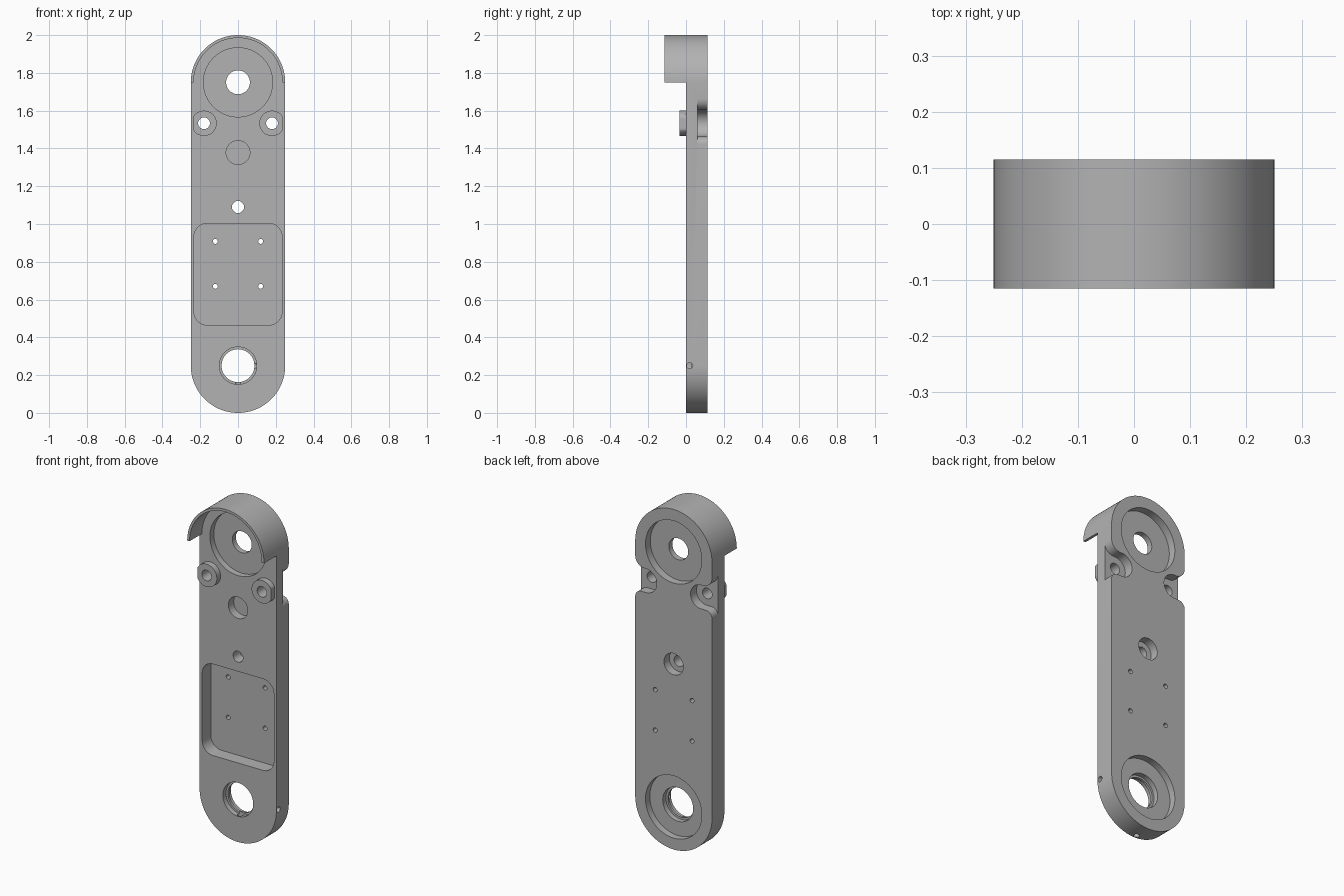
import bpy, bmesh
from math import sin, cos, radians
from mathutils import Matrix

cube = bpy.data.objects.get("Cube")
if cube:
    bpy.data.objects.remove(cube, do_unlink=True)

grey = bpy.data.materials.new("plain grey")
grey.use_nodes = True
grey.diffuse_color = (0.45, 0.45, 0.45, 1)
grey.node_tree.nodes["Principled BSDF"].inputs["Base Color"].default_value = grey.diffuse_color

R, BACK = 0.25, 0.115      # half width and back plane
TOP, LOW = 1.75, 0.25      # bearing centres
SCREW_X, SCREW_Z = 0.18, 1.533


def arc(cx, cz, r, a0, a1, n=24):
    return [(cx + r * cos(radians(a0 + (a1 - a0) * i / n)),
             cz + r * sin(radians(a0 + (a1 - a0) * i / n))) for i in range(n + 1)]


def circle(cx, cz, r, n=64):
    return arc(cx, cz, r, 0, 360, n)[:-1]


def prism(name, profile, y0, y1):
    """Extrude an x-z profile from y0 to y1."""
    bm = bmesh.new()
    face = bm.faces.new([bm.verts.new((x, y0, z)) for x, z in profile])
    ext = bmesh.ops.extrude_face_region(bm, geom=[face])
    moved = [v for v in ext["geom"] if isinstance(v, bmesh.types.BMVert)]
    bmesh.ops.translate(bm, verts=moved, vec=(0, y1 - y0, 0))
    bmesh.ops.recalc_face_normals(bm, faces=bm.faces)
    mesh = bpy.data.meshes.new(name)
    bm.to_mesh(mesh)
    bm.free()
    mesh.materials.append(grey)
    obj = bpy.data.objects.new(name, mesh)
    bpy.context.collection.objects.link(obj)
    return obj


def combine(target, tool, operation):
    bpy.context.view_layer.objects.active = target
    mod = target.modifiers.new("join", "BOOLEAN")
    mod.operation, mod.solver, mod.object = operation, "EXACT", tool
    bpy.ops.object.modifier_apply(modifier=mod.name)
    bpy.data.objects.remove(tool, do_unlink=True)


def cut(profile, y0, y1):
    combine(arm, prism("cutter", profile, y0, y1), "DIFFERENCE")


# Main arm: long plate with round ends
arm = prism("arm_plate", arc(0, TOP, R, 0, 180, 48) + arc(0, LOW, R, 180, 360, 48), 0, BACK)

# Half-round hood on the front of the top end
hood = arc(0, TOP, R, 0, 180, 48) + arc(0, TOP, R - 0.015, 180, 0, 48)
combine(arm, prism("hood", hood, -BACK, 0), "UNION")

# Screw bosses with a flat outer side, and flared notches behind them
for s in (1, -1):
    boss = [(s * (SCREW_X + min(x, 0.058)), SCREW_Z + z) for x, z in circle(0, 0, 0.067)]
    combine(arm, prism("boss", boss, -0.035, 0), "UNION")
    notch = (arc(SCREW_X, 0, 0.07, 90, 270) + arc(0.21, -0.11, 0.04, 90, 0, 12)
             + [(0.3, -0.11), (0.3, 0.13)] + arc(0.19, 0.13, 0.06, 0, -90, 12))
    cut([(s * x, SCREW_Z + z) for x, z in notch], 0.06, 0.2)
    cut(circle(s * SCREW_X, SCREW_Z, 0.031), -0.2, 0.2)

# Top bearing seats and shaft hole
cut(circle(0, TOP, 0.183, 96), -0.05, 0.037)
cut(circle(0, TOP, 0.183, 96), 0.07, 0.2)
cut(circle(0, TOP, 0.063), -0.2, 0.2)

# Bottom bearing seat and stepped bore
cut(circle(0, LOW, 0.183, 96), 0.075, 0.2)
cut(circle(0, LOW, 0.099), -0.1, 0.03)
cut(circle(0, LOW, 0.099), 0.045, 0.1)
cut(circle(0, LOW, 0.087), -0.2, 0.2)

# Blind hole and counterbored hole in the middle
cut(circle(0, 1.378, 0.063), -0.1, 0.05)
cut(circle(0, 1.09, 0.032), -0.1, 0.2)
cut(circle(0, 1.09, 0.063), 0.065, 0.2)

# Rounded front pocket with four pin holes
w, z0, z1, c = 0.233, 0.465, 1.003, 0.07
cut(arc(w - c, z1 - c, c, 0, 90, 12) + arc(c - w, z1 - c, c, 90, 180, 12)
    + arc(c - w, z0 + c, c, 180, 270, 12) + arc(w - c, z0 + c, c, 270, 360, 12), -0.1, 0.08)
for x in (-0.12, 0.12):
    for z in (0.67, 0.908):
        cut(circle(x, z, 0.013, 24), -0.1, 0.2)

# Radial set-screw holes into the bottom bore, one sideways and one downwards
for axis, spot in (("Z", (0.08, 0.02, LOW)), ("X", (0, 0.02, LOW - 0.08))):
    drill = prism("drill", circle(0, 0, 0.016, 24), 0, 0.25)
    turn = Matrix.Rotation(radians(-90), 4, axis)
    drill.data.transform(Matrix.Translation(spot) @ turn)
    combine(arm, drill, "DIFFERENCE")

# Smooth the round walls, keep the rims sharp
bpy.ops.object.select_all(action="DESELECT")
arm.select_set(True)
bpy.context.view_layer.objects.active = arm
bpy.ops.object.shade_smooth_by_angle(angle=radians(30))
